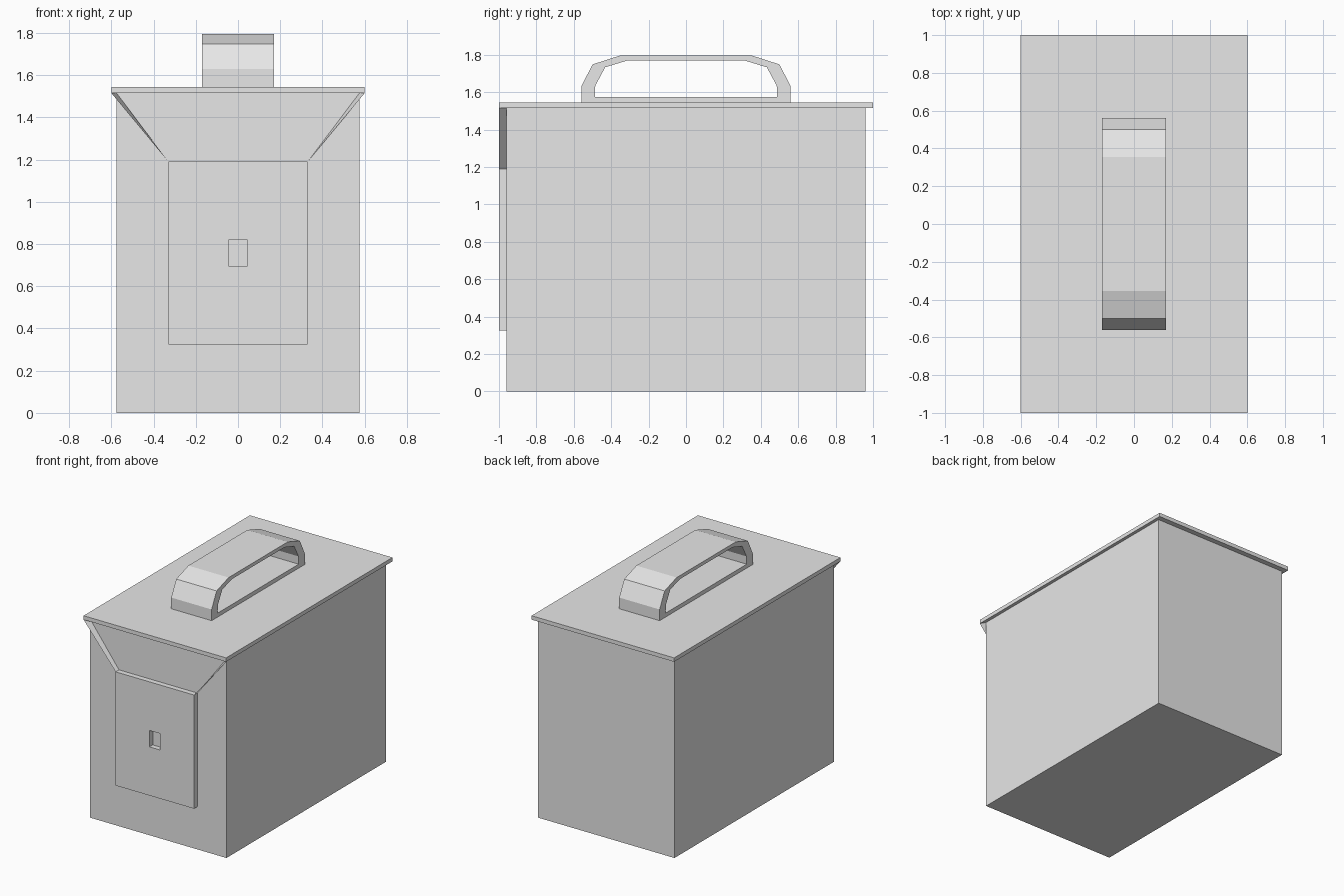
import bpy
import bmesh

cube = bpy.data.objects.get("Cube")
if cube:
    bpy.data.objects.remove(cube, do_unlink=True)

GREY = (0.8, 0.8, 0.8, 1.0)
metal = bpy.data.materials.new("light_grey_metal")
metal.use_nodes = True
metal.diffuse_color = GREY
metal.node_tree.nodes["Principled BSDF"].inputs["Base Color"].default_value = GREY


def finish(name, bm, fix_normals=True):
    if fix_normals:
        bmesh.ops.recalc_face_normals(bm, faces=bm.faces)
    mesh = bpy.data.meshes.new(name)
    bm.to_mesh(mesh)
    bm.free()
    mesh.materials.append(metal)
    obj = bpy.data.objects.new(name, mesh)
    bpy.context.collection.objects.link(obj)
    return obj


def box(name, half_x, half_y, z0, z1):
    bm = bmesh.new()
    bmesh.ops.create_cube(bm, size=1)
    for v in bm.verts:
        v.co = (v.co.x * 2 * half_x, v.co.y * 2 * half_y, z0 if v.co.z < 0 else z1)
    return finish(name, bm)


def ring(name, outer, inner, place, d0, d1):
    """Closed band between two matching outlines, given depth from d0 to d1."""
    bm = bmesh.new()
    loops = [[bm.verts.new(place(p, d)) for p in outline]
             for outline, d in ((outer, d0), (outer, d1), (inner, d1), (inner, d0))]
    n = len(outer)
    for k in range(4):
        a, b = loops[k], loops[(k + 1) % 4]
        for i in range(n):
            j = (i + 1) % n
            bm.faces.new((a[i], a[j], b[j], b[i]))
    return finish(name, bm)


def rectangle(half, z0, z1):
    return [(-half, z0), (half, z0), (half, z1), (-half, z1)]


# Box body and overhanging lid
BACK, FRONT, RIM = -0.96, -1.0, 1.515
box("box_body", 0.575, 0.96, 0, RIM)
box("lid", 0.6, 1.0, RIM, 1.545)

# Front latch plate with a slot through it
ring("latch_plate", rectangle(0.33, 0.325, 1.19), rectangle(0.045, 0.695, 0.82),
     lambda p, d: (p[0], d, p[1]), FRONT, BACK)

# Thin flanges from the plate's top corners out to the lid corners
for side, label in ((1, "left"), (-1, "right")):
    bm = bmesh.new()
    corners = [(0.33, FRONT, 1.19), (0.6, FRONT, RIM), (0.575, BACK, RIM), (0.33, BACK, 1.19)]
    verts = [bm.verts.new((side * x, y, z)) for x, y, z in corners]
    bm.faces.new(verts if side < 0 else verts[::-1])
    finish(label + "_flange", bm, fix_normals=False)

# Faceted carrying handle with its base strip, as one closed band
outer_half = [(0.56, 1.545), (0.56, 1.63), (0.5, 1.748), (0.355, 1.795)]
inner_half = [(0.487, 1.575), (0.485, 1.635), (0.432, 1.733), (0.317, 1.768)]


def mirrored(half):
    return half + [(-y, z) for y, z in reversed(half)]


ring("carry_handle", mirrored(outer_half), mirrored(inner_half),
     lambda p, d: (d, p[0], p[1]), -0.17, 0.17)
